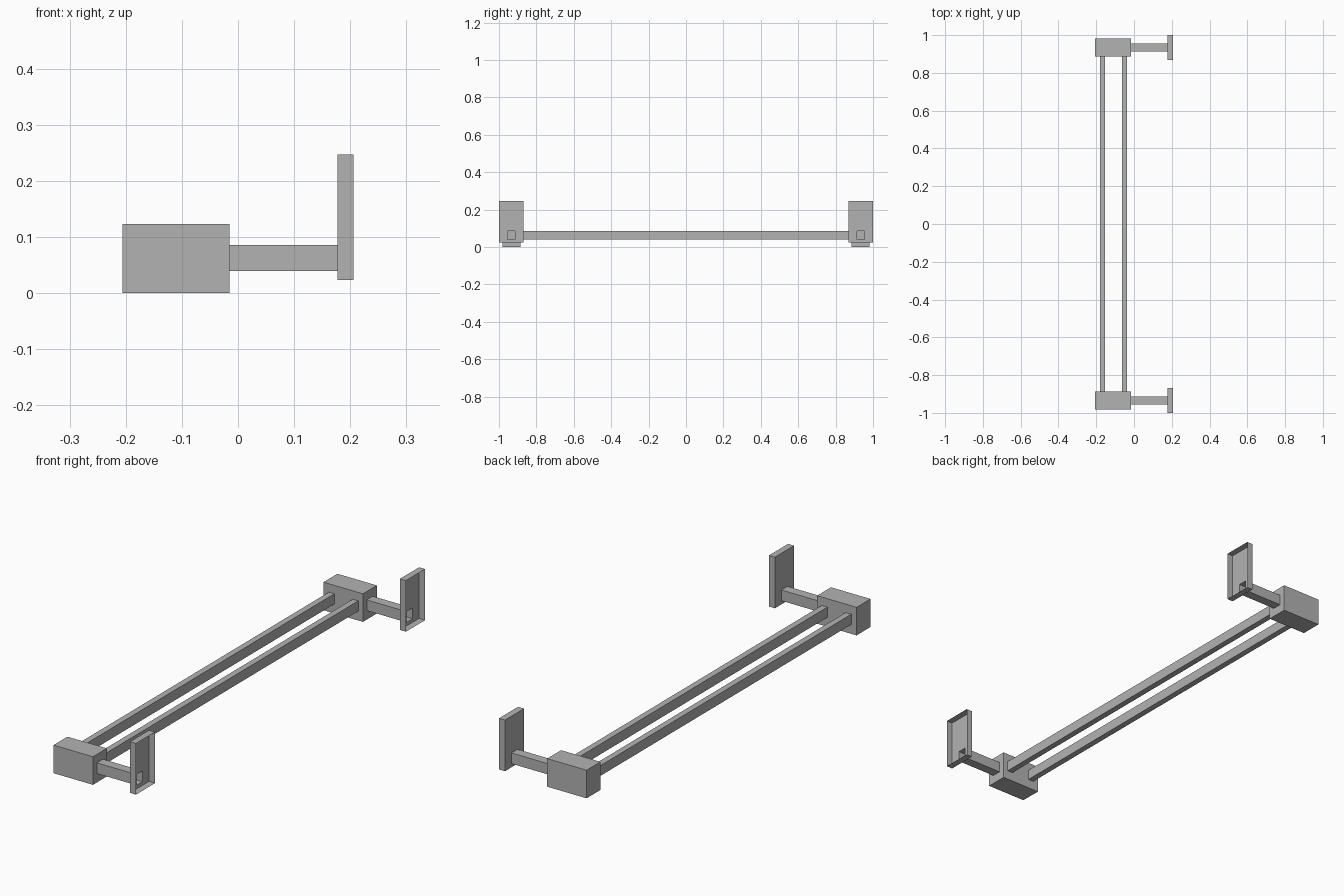
import bpy, bmesh

if "Cube" in bpy.data.objects:
    bpy.data.objects.remove(bpy.data.objects["Cube"], do_unlink=True)

GREY = (0.45, 0.45, 0.45, 1.0)
metal = bpy.data.materials.new("plain grey metal")
metal.use_nodes = True
metal.diffuse_color = GREY
metal.node_tree.nodes["Principled BSDF"].inputs["Base Color"].default_value = GREY


def finish(name, bm):
    bmesh.ops.recalc_face_normals(bm, faces=bm.faces)
    mesh = bpy.data.meshes.new(name)
    bm.to_mesh(mesh)
    bm.free()
    mesh.materials.append(metal)
    bpy.context.collection.objects.link(bpy.data.objects.new(name, mesh))


def box(name, xs, ys, zs):
    bm = bmesh.new()
    bmesh.ops.create_cube(bm, size=1)
    for v in bm.verts:
        v.co = [r[0] if c < 0 else r[1] for c, r in zip(v.co, (xs, ys, zs))]
    finish(name, bm)


def sheet(name, sections):
    """Open sheet-metal shell through rectangular sections (x, half width, z range)."""
    bm = bmesh.new()
    rings = []
    for x, y, w, z0, z1 in sections:
        corners = ((y - w, z0), (y + w, z0), (y + w, z1), (y - w, z1))
        rings.append([bm.verts.new((x, a, b)) for a, b in corners])
    for a, b in zip(rings, rings[1:]):
        for i in range(4):
            j = (i + 1) % 4
            bm.faces.new((a[i], a[j], b[j], b[i]))
    finish(name, bm)


# End blocks, hollow arms and tray-shaped mounting plates, one set per end
BLOCK_X = (-0.206, -0.015)
PLATE_BACK, PLATE_RIM = 0.177, 0.206
for end, side in (("front", -1), ("back", 1)):
    y = side * 0.934
    box(end + "_block", BLOCK_X, (y - 0.048, y + 0.048), (0, 0.123))
    arm_section = (y, 0.021, 0.039, 0.086)
    plate_section = (y, 0.066, 0.023, 0.247)
    sheet(end + "_arm", [(BLOCK_X[1], *arm_section), (PLATE_BACK, *arm_section)])
    sheet(end + "_mounting_plate", [(PLATE_RIM, *plate_section),
                                    (PLATE_BACK, *plate_section),
                                    (PLATE_BACK, *arm_section)])

# Pair of long rails joining the blocks
for name, x in (("right_rail", -0.167), ("left_rail", -0.051)):
    box(name, (x - 0.0135, x + 0.0135), (-0.887, 0.887), (0.041, 0.086))
